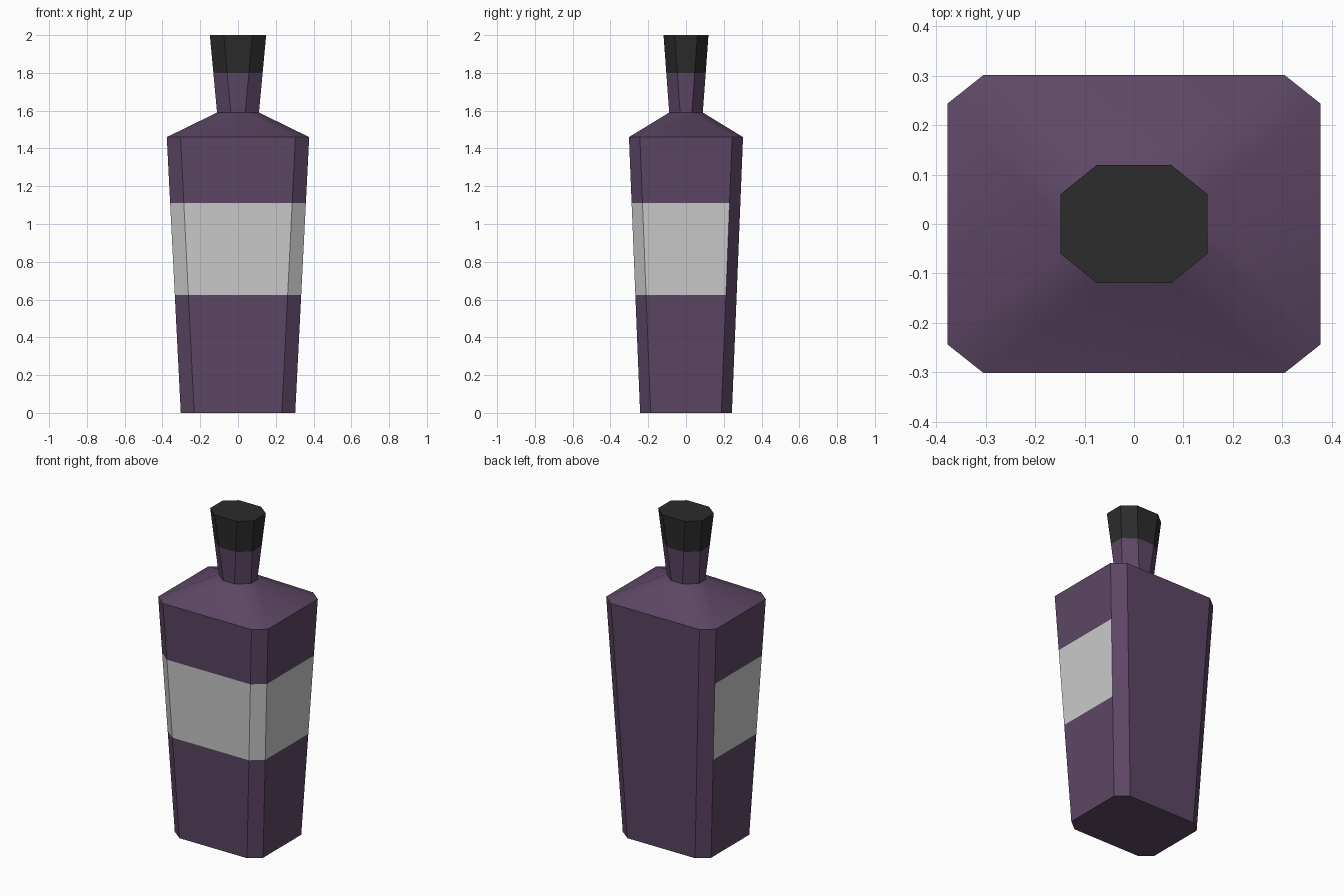
import bpy, bmesh, math

if "Cube" in bpy.data.objects:
    bpy.data.objects.remove(bpy.data.objects["Cube"])

def material(name, rgb):
    m = bpy.data.materials.new(name)
    m.diffuse_color = (*rgb, 1)
    m.use_nodes = True
    m.node_tree.nodes["Principled BSDF"].inputs["Base Color"].default_value = m.diffuse_color
    return m

def blend(a, b, z):
    # section at height z on a straight taper between two sections
    t = (z - a[0]) / (b[0] - a[0])
    return tuple(p + (q - p) * t for p, q in zip(a, b))

def loft(name, sections, mat=None, bottom=False, top=False, use=lambda level, side: True):
    """Loft chamfered rectangles (z, half x, half y, flat half x, flat half y)."""
    bm = bmesh.new()
    rings = []
    for z, hx, hy, fx, fy in sections:
        outline = [(-fx, -hy), (fx, -hy), (hx, -fy), (hx, fy),
                   (fx, hy), (-fx, hy), (-hx, fy), (-hx, -fy)]
        rings.append([bm.verts.new((x, y, z)) for x, y in outline])
    for level, (lo, hi) in enumerate(zip(rings, rings[1:])):
        for i in range(8):
            if use(level, i):
                j = (i + 1) % 8
                bm.faces.new((lo[i], lo[j], hi[j], hi[i]))
    if bottom:
        bm.faces.new(rings[0][::-1])
    if top:
        bm.faces.new(rings[-1])
    bmesh.ops.delete(bm, geom=[v for v in bm.verts if not v.link_faces], context='VERTS')
    mesh = bpy.data.meshes.new(name)
    bm.to_mesh(mesh)
    bm.free()
    ob = bpy.data.objects.new(name, mesh)
    bpy.context.collection.objects.link(ob)
    if mat:
        mesh.materials.append(mat)
    bpy.ops.object.select_all(action='DESELECT')
    ob.select_set(True)
    bpy.context.view_layer.objects.active = ob
    bpy.ops.object.shade_smooth_by_angle(angle=math.radians(30))
    return ob

purple = material("purple_glass", (0.11, 0.063, 0.13))
black = material("black_stopper", (0.025, 0.025, 0.025))

# Key cross-sections
base = (0.0, 0.303, 0.243, 0.232, 0.187)
shoulder = (1.46, 0.377, 0.302, 0.304, 0.244)
neck = (1.59, 0.111, 0.089, 0.038, 0.031)
tip = (2.0, 0.149, 0.119, 0.076, 0.06)
label_low = blend(base, shoulder, 0.625)
label_high = blend(base, shoulder, 1.11)
stopper_low = blend(neck, tip, 1.8)

# Label wraps the front, the front chamfers and both sides
label_sides = {0, 1, 2, 6, 7}

# Bottle: body, shoulder and neck, leaving room for the flush label
loft("bottle", [base, label_low, label_high, shoulder, neck, stopper_low], purple,
     bottom=True, use=lambda level, side: level != 1 or side not in label_sides)

# Label band
loft("label", [label_low, label_high], use=lambda level, side: side in label_sides)

# Stopper
loft("stopper", [stopper_low, tip], black, top=True)
